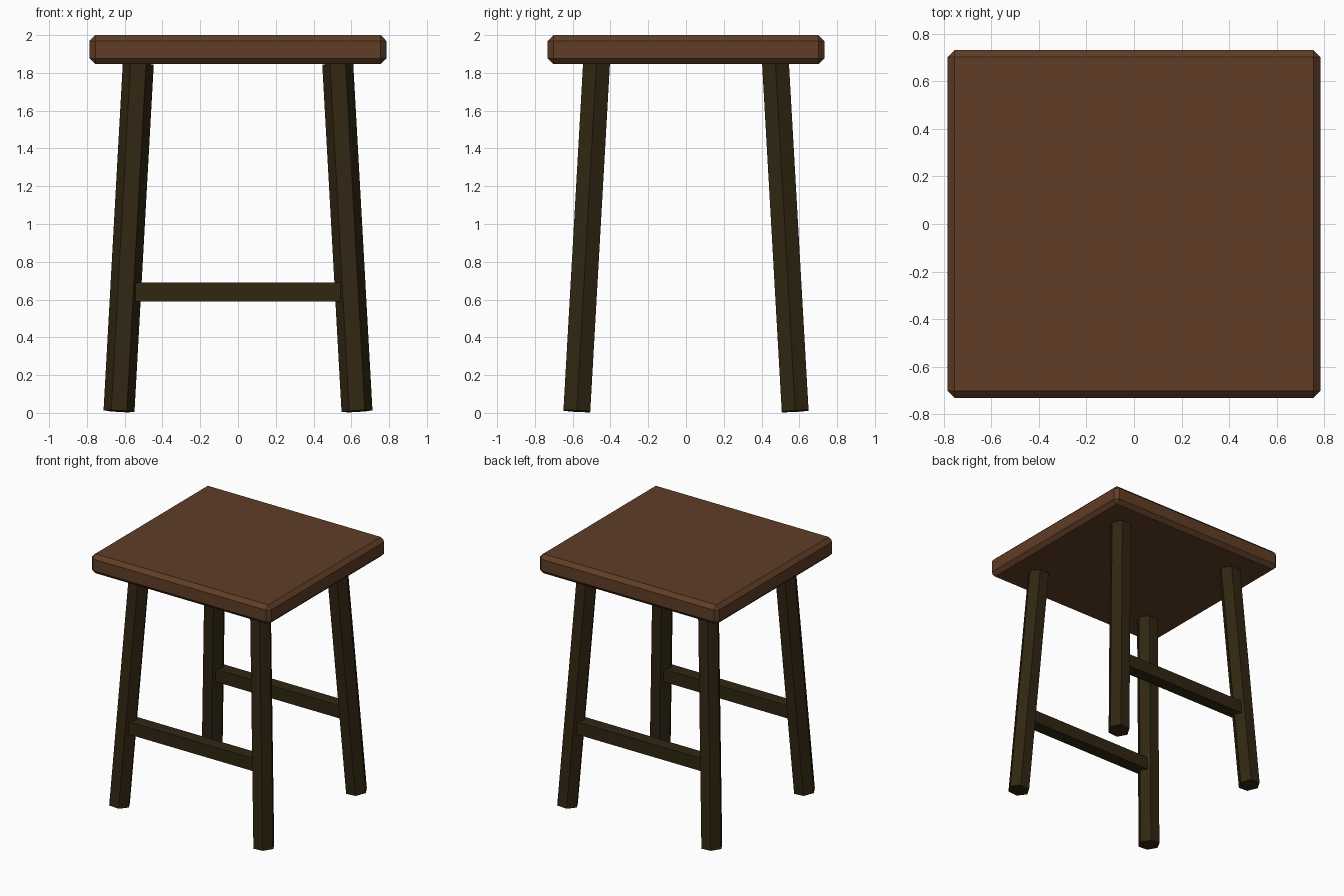
import bpy, bmesh
from mathutils import Vector

if "Cube" in bpy.data.objects:
    bpy.data.objects.remove(bpy.data.objects["Cube"])


def material(name, rgb):
    m = bpy.data.materials.new(name)
    m.diffuse_color = (*rgb, 1)
    m.use_nodes = True
    m.node_tree.nodes["Principled BSDF"].inputs["Base Color"].default_value = m.diffuse_color
    return m


SEAT_WOOD = material("warm brown wood", (0.115, 0.047, 0.019))
LEG_WOOD = material("dark brown wood", (0.030, 0.020, 0.006))


def add_object(name, bm, mat):
    mesh = bpy.data.meshes.new(name)
    bmesh.ops.recalc_face_normals(bm, faces=bm.faces)
    bm.to_mesh(mesh)
    bm.free()
    mesh.materials.append(mat)
    obj = bpy.data.objects.new(name, mesh)
    bpy.context.collection.objects.link(obj)
    return obj


def box(name, size, centre, mat):
    bm = bmesh.new()
    bmesh.ops.create_cube(bm, size=1)
    bmesh.ops.scale(bm, vec=size, verts=bm.verts)
    bmesh.ops.translate(bm, vec=centre, verts=bm.verts)
    return add_object(name, bm, mat)


def hex_leg(name, bottom, top, radius, mat):
    # hexagonal prism along the axis, end caps square to it
    axis = top - bottom
    bm = bmesh.new()
    bmesh.ops.create_cone(bm, cap_ends=True, segments=6,
                          radius1=radius, radius2=radius, depth=axis.length)
    # put two of the corners on the x axis
    corner = max(bm.verts, key=lambda v: v.co.x).co
    if abs(corner.y) > 0.01:
        for v in bm.verts:
            v.co.x, v.co.y = v.co.y, v.co.x
    turn = Vector((0, 0, 1)).rotation_difference(axis).to_matrix()
    bmesh.ops.rotate(bm, matrix=turn, verts=bm.verts)
    bmesh.ops.translate(bm, vec=(bottom + top) / 2, verts=bm.verts)
    return add_object(name, bm, mat)


# Seat slab with chamfered edges
seat = box("seat", (1.57, 1.464, 0.153), (0, 0, 1.9235), SEAT_WOOD)
bevel = seat.modifiers.new("chamfer", "BEVEL")
bevel.width = 0.03
bevel.segments = 1

# Splayed legs and the rails between each left and right pair
for side_y, row in ((-1, "front"), (1, "back")):
    for side_x, side in ((-1, "left"), (1, "right")):
        hex_leg(f"{row}_{side}_leg",
                Vector((0.63 * side_x, 0.578 * side_y, 0.009)),
                Vector((0.528 * side_x, 0.474 * side_y, 1.848)),
                0.082, LEG_WOOD)
    box(f"{row}_rail", (1.09, 0.10, 0.10), (0, 0.543 * side_y, 0.64), LEG_WOOD)
